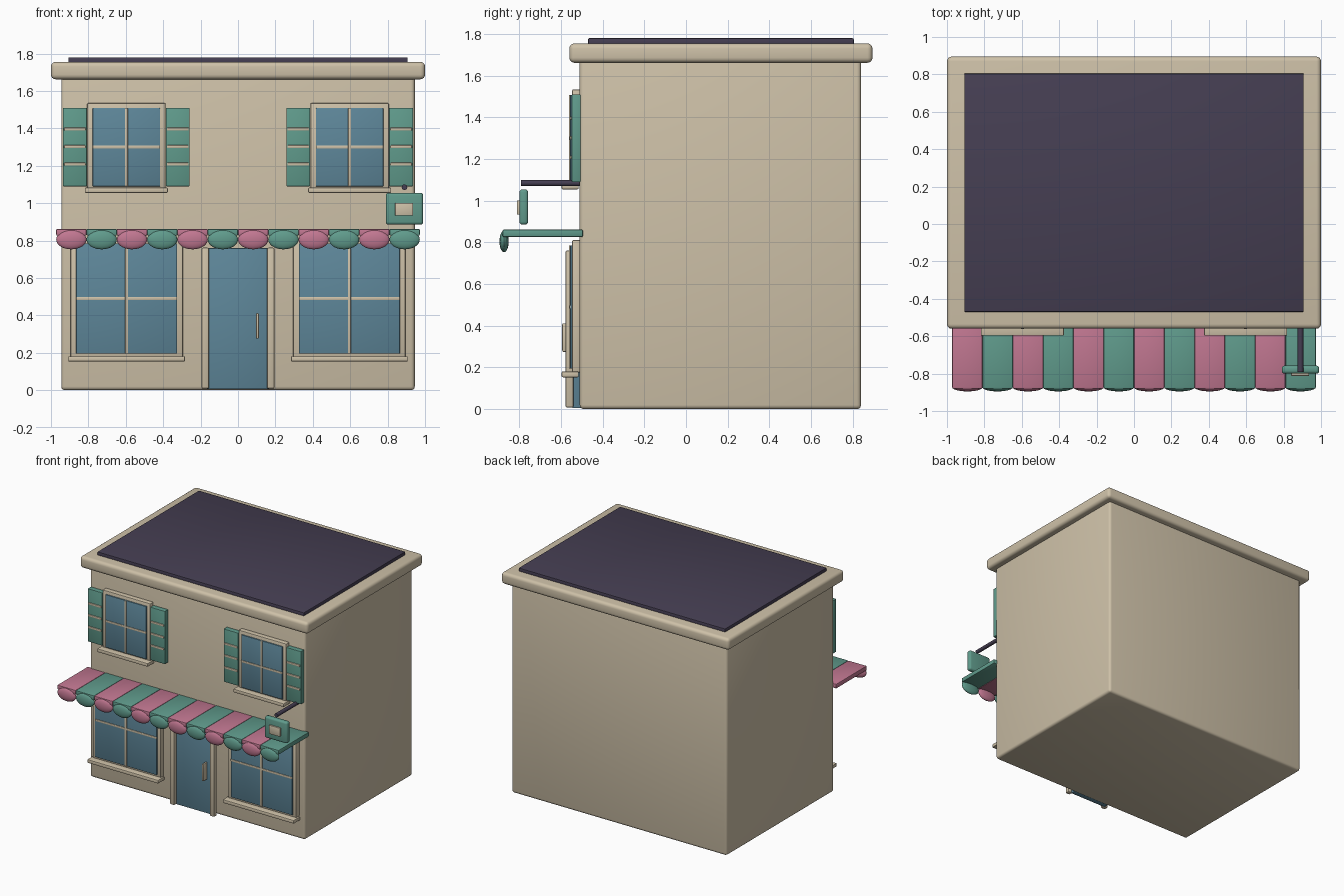
import bpy
import bmesh
import math
from mathutils import Matrix

cube = bpy.data.objects.get("Cube")
if cube:
    bpy.data.objects.remove(cube, do_unlink=True)


def material(name, rgb):
    """Flat material from 0-255 display values, converted to linear."""
    lin = [((c / 255 + 0.055) / 1.055) ** 2.4 for c in rgb] + [1]
    m = bpy.data.materials.new(name)
    m.use_nodes = True
    m.diffuse_color = lin
    m.node_tree.nodes["Principled BSDF"].inputs["Base Color"].default_value = lin
    return m


CREAM = material("cream stucco", (206, 193, 168))
TEAL = material("teal paint", (96, 155, 140))
PINK = material("pink canvas", (193, 119, 145))
BLUE = material("blue glass", (94, 135, 154))
DARK = material("dark slate", (69, 62, 82))


def finish(name, bm, mat):
    mesh = bpy.data.meshes.new(name)
    bm.to_mesh(mesh)
    bm.free()
    mesh.materials.append(mat)
    obj = bpy.data.objects.new(name, mesh)
    bpy.context.collection.objects.link(obj)
    bpy.ops.object.select_all(action='DESELECT')
    obj.select_set(True)
    bpy.context.view_layer.objects.active = obj
    bpy.ops.object.shade_smooth_by_angle(angle=math.radians(35))
    return obj


def box(name, mat, x, y, z, bevel=0.004, segments=2):
    """Rounded box given its (min, max) range on each axis."""
    bm = bmesh.new()
    spans = (x, y, z)
    centre = [(a + b) / 2 for a, b in spans]
    size = [b - a for a, b in spans]
    bmesh.ops.create_cube(bm, size=1, matrix=Matrix.Translation(centre) @ Matrix.Diagonal(size + [1]))
    if bevel:
        bmesh.ops.bevel(bm, geom=bm.edges[:], offset=bevel, segments=segments,
                        profile=0.5, affect='EDGES', clamp_overlap=True)
    return finish(name, bm, mat)


def around(c, half):
    return (c - half, c + half)


# Building shell, cornice and roof
box("walls", CREAM, (-0.945, 0.945), (-0.51, 0.84), (0, 1.68), 0.02, 3)
box("cornice", CREAM, (-1, 1), (-0.56, 0.895), (1.662, 1.755), 0.025, 4)
box("roof_panel", DARK, (-0.907, 0.907), (-0.47, 0.805), (1.74, 1.78), 0.006)


def window(name, cx, half, bottom, top, bar_z, sill_z):
    """Framed pane with crossed glazing bars and a sill."""
    box(name + "_frame", CREAM, around(cx, half), (-0.547, -0.5), (bottom - 0.02, top), 0.008)
    pane = half - 0.03
    box(name + "_glass", BLUE, around(cx, pane), (-0.556, -0.53), (bottom, top - 0.027), 0.002)
    box(name + "_upright_bar", CREAM, around(cx, 0.008), (-0.562, -0.54), (bottom, top - 0.027), 0.002)
    box(name + "_cross_bar", CREAM, around(cx, pane), (-0.56, -0.54), around(bar_z, 0.008), 0.002)
    box(name + "_sill", CREAM, around(cx, half + 0.012), (-0.597, -0.515),
        (sill_z, sill_z + 0.028), 0.006)


def shutter(name, cx):
    box(name, TEAL, around(cx, 0.064), (-0.549, -0.505), (1.09, 1.51), 0.004)
    for i in range(3):
        box(f"{name}_slat_{i + 1}", CREAM, around(cx, 0.058), (-0.557, -0.54),
            around(1.208 + i * 0.094, 0.008), 0.004)


# Windows and shutters on both sides
for side, s in (("left", 1), ("right", -1)):
    window(side + "_upper_window", s * 0.597, 0.21, 1.09, 1.535, 1.3, 1.055)
    window(side + "_shop_window", s * 0.595, 0.3, 0.195, 0.812, 0.49, 0.153)
    shutter(side + "_outer_shutter", s * 0.872)
    shutter(side + "_inner_shutter", s * 0.322)
    # Door posts
    box(side + "_door_post", CREAM, around(s * 0.175, 0.02), (-0.578, -0.54), (0.008, 0.762), 0.008)

# Door
box("door", BLUE, (-0.165, 0.165), (-0.546, -0.5), (0.005, 0.76), 0.004)
box("door_handle", CREAM, (0.096, 0.112), (-0.594, -0.54), (0.275, 0.412), 0.006)

# Striped awning with rounded scallops
STRIPES = 12
pitch = 1.944 / STRIPES
for i in range(STRIPES):
    mat = TEAL if i % 2 else PINK
    cx = (i - (STRIPES - 1) / 2) * pitch
    box(f"awning_stripe_{i + 1}", mat, around(cx, pitch / 2), (-0.88, -0.495), (0.826, 0.862), 0.006)
    bm = bmesh.new()
    place = Matrix.Translation((cx, -0.873, 0.805)) @ Matrix.Diagonal((pitch / 2, 0.022, 0.052, 1))
    bmesh.ops.create_uvsphere(bm, u_segments=24, v_segments=14, radius=1, matrix=place)
    finish(f"awning_scallop_{i + 1}", bm, mat)

# Hanging sign on a rod
bm = bmesh.new()
place = Matrix.Translation((0.89, -0.65, 1.085)) @ Matrix.Rotation(math.pi / 2, 4, 'X')
bmesh.ops.create_cone(bm, cap_ends=True, segments=16, radius1=0.015, radius2=0.015,
                      depth=0.285, matrix=place)
finish("sign_rod", bm, DARK)
box("sign_board", TEAL, around(0.89, 0.1), (-0.8, -0.757), (0.885, 1.055), 0.015, 3)
box("sign_plate", CREAM, around(0.888, 0.048), (-0.812, -0.79), (0.933, 1.002), 0.003)
